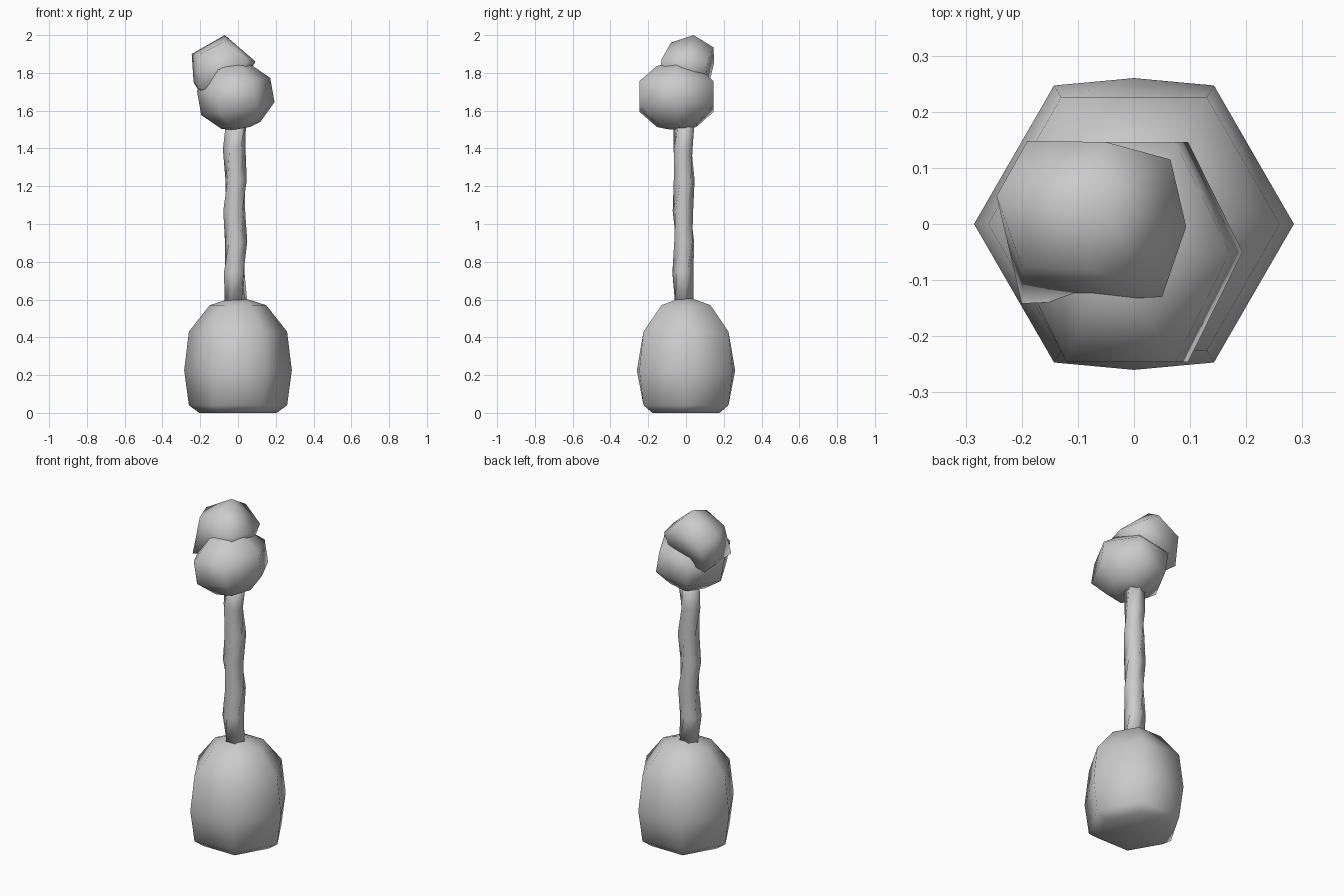
import bpy, bmesh
from math import cos, sin, pi, radians
from mathutils import Matrix

if "Cube" in bpy.data.objects:
    bpy.data.objects.remove(bpy.data.objects["Cube"])


def finish(name, bm, smooth=True):
    bmesh.ops.recalc_face_normals(bm, faces=bm.faces)
    me = bpy.data.meshes.new(name)
    bm.to_mesh(me)
    bm.free()
    for p in me.polygons:
        p.use_smooth = smooth
    ob = bpy.data.objects.new(name, me)
    bpy.context.collection.objects.link(ob)
    return ob


def ring_body(rings, sides=6):
    """Stack rings of (cx, cy, z, rx, ry, turn) and cap both ends."""
    bm = bmesh.new()
    loops = []
    for cx, cy, z, rx, ry, turn in rings:
        loops.append([bm.verts.new((cx + rx * cos(2 * pi * i / sides + turn),
                                    cy + ry * sin(2 * pi * i / sides + turn), z))
                      for i in range(sides)])
    for a, b in zip(loops, loops[1:]):
        for i in range(sides):
            j = (i + 1) % sides
            bm.faces.new((a[i], a[j], b[j], b[i]))
    bm.faces.new(loops[0][::-1])
    bm.faces.new(loops[-1])
    return bm


# Heavy hexagonal base with slightly bulged front and back panels
profile = [(0.005, 0.20), (0.0401, 0.26), (0.225, 0.285), (0.43, 0.26), (0.57, 0.15), (0.605, 0.04)]
profile[0] = (0.0, 0.205)
bm = ring_body([(0, 0, z, r, r, 0) for z, r in profile])
mids = [e for e in bm.edges
        if all(abs(v.co.z - 0.225) < 1e-4 and abs(v.co.y) > 0.2 for v in e.verts)
        and abs(e.verts[0].co.y - e.verts[1].co.y) < 1e-4]
bmesh.ops.subdivide_edges(bm, edges=mids, cuts=1)
for v in bm.verts:
    if abs(v.co.z - 0.225) < 1e-4 and abs(v.co.x) < 1e-4:
        v.co.y *= 0.26 / abs(v.co.y)
bmesh.ops.triangulate(bm, faces=[f for f in bm.faces if len(f.verts) == 5])
finish("base", bm)

# Twisted stem
stem = []
for k in range(7):
    a = pi * k
    stem.append((-0.015 + 0.005 * cos(a), -0.013 + 0.004 * sin(a + 1),
                 0.58 + k * 0.163, 0.06, 0.056, radians(25) * k))
finish("stem", ring_body(stem))

# Lower lump, tilted up to the right
bm = ring_body([(0, 0, z, r, r * 1.15, 0) for z, r in
                [(-0.172, 0.045), (-0.155, 0.105), (-0.065, 0.197),
                 (0.065, 0.197), (0.155, 0.105), (0.172, 0.045)]])
bm.transform(Matrix.Translation((-0.012, -0.05, 1.675)) @ Matrix.Rotation(radians(-10), 4, 'Y'))
finish("lower_lump", bm)

# Upper lump, an irregular convex stone leaning to the left
points = [(-0.07, 0.04, 2.0), (-0.245, 0.05, 1.90), (-0.235, 0.05, 1.75),
          (-0.19, 0.148, 1.85), (-0.05, 0.146, 1.935), (0.065, 0.115, 1.86),
          (0.093, -0.005, 1.86), (0.05, -0.13, 1.87), (-0.08, -0.08, 1.96),
          (-0.2, -0.075, 1.90), (-0.2, -0.142, 1.71), (-0.2, 0.11, 1.69),
          (0.03, 0.1, 1.75), (0.02, -0.09, 1.75)]
bm = bmesh.new()
for p in points:
    bm.verts.new(p)
res = bmesh.ops.convex_hull(bm, input=bm.verts)
loose = [v for v in bm.verts if not v.link_faces]
bmesh.ops.delete(bm, geom=loose, context='VERTS')
finish("upper_lump", bm)
